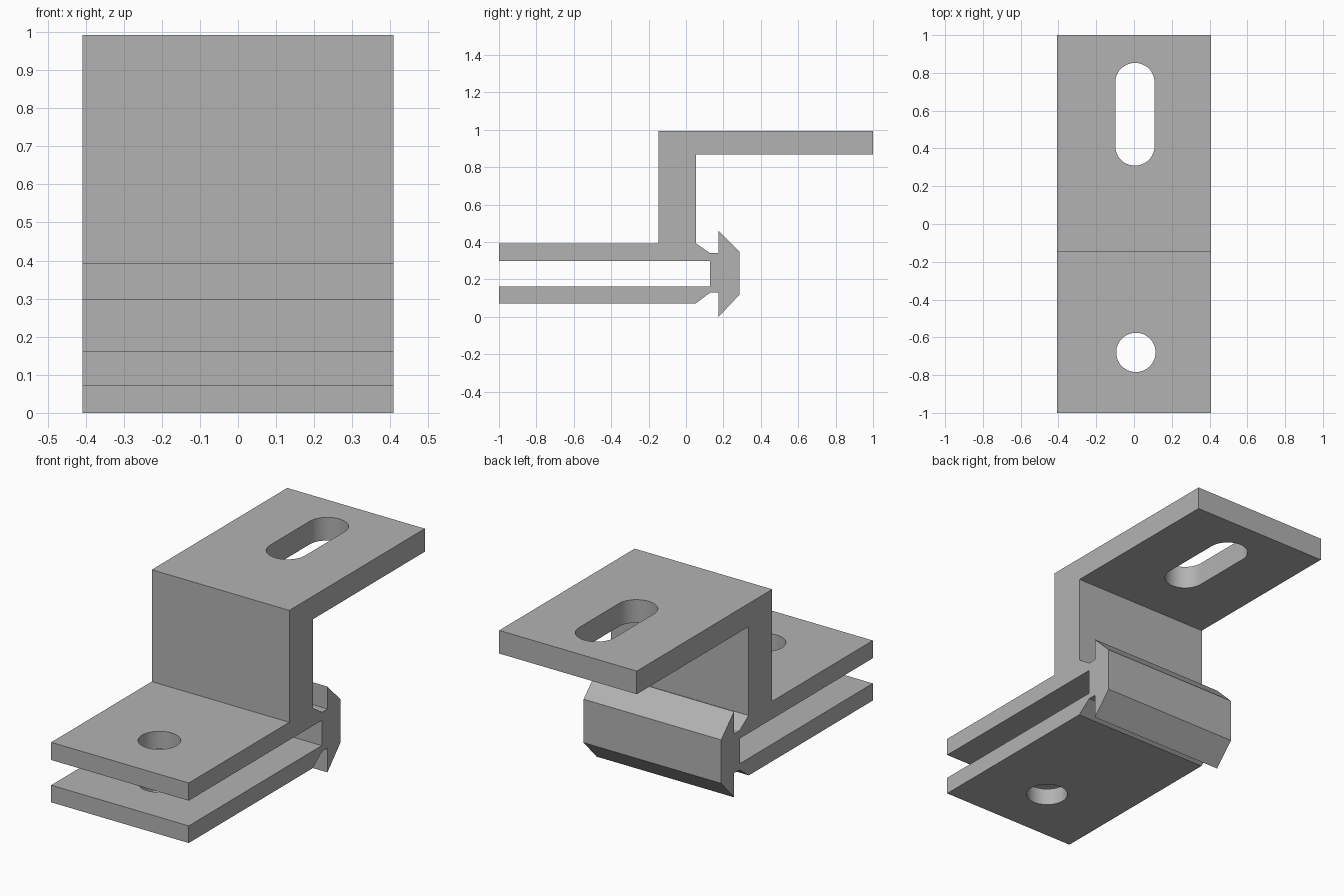
import bpy
import bmesh
import math

cube = bpy.data.objects.get("Cube")
if cube:
    bpy.data.objects.remove(cube, do_unlink=True)

HALF_WIDTH = 0.408

metal = bpy.data.materials.new("grey metal")
metal.use_nodes = True
grey = (0.45, 0.45, 0.45, 1)
metal.diffuse_color = grey
metal.node_tree.nodes["Principled BSDF"].inputs["Base Color"].default_value = grey


def extrude(name, points, offset):
    """Sweep a closed outline along an offset into a solid object."""
    bm = bmesh.new()
    face = bm.faces.new([bm.verts.new(p) for p in points])
    swept = bmesh.ops.extrude_face_region(bm, geom=[face], use_keep_orig=True)
    moved = [v for v in swept["geom"] if isinstance(v, bmesh.types.BMVert)]
    bmesh.ops.translate(bm, verts=moved, vec=offset)
    bmesh.ops.recalc_face_normals(bm, faces=bm.faces)
    mesh = bpy.data.meshes.new(name)
    bm.to_mesh(mesh)
    bm.free()
    mesh.materials.append(metal)
    obj = bpy.data.objects.new(name, mesh)
    bpy.context.collection.objects.link(obj)
    return obj


def slot_outline(x, y_front, y_back, radius, z, steps=24):
    """Rounded slot outline; a circle when both centres coincide."""
    points = []
    for centre, start in ((y_back, 0), (y_front, math.pi)):
        for i in range(steps + 1):
            a = start + math.pi * i / steps
            p = (x + radius * math.cos(a), centre + radius * math.sin(a), z)
            if y_front == y_back and i == steps:
                continue
            points.append(p)
    return points


def cut(target, cutter):
    cutter.hide_render = True
    mod = target.modifiers.new(cutter.name, "BOOLEAN")
    mod.operation = "DIFFERENCE"
    mod.solver = "EXACT"
    mod.object = cutter
    bpy.context.view_layer.objects.active = target
    bpy.ops.object.modifier_apply(modifier=mod.name)
    bpy.data.objects.remove(cutter, do_unlink=True)


# Side outline (y, z): lower jaw, barbed rear rib, upright, top arm, upper jaw
profile = [
    (-1, 0.07), (0.05, 0.07), (0.13, 0.13), (0.175, 0.13),
    (0.175, 0.005), (0.285, 0.117), (0.285, 0.35), (0.175, 0.46),
    (0.175, 0.34), (0.13, 0.34), (0.053, 0.392), (0.053, 0.868),
    (1, 0.868), (1, 0.992), (-0.148, 0.992), (-0.148, 0.392),
    (-1, 0.392), (-1, 0.297), (0.127, 0.297), (0.127, 0.162), (-1, 0.162),
]
lowest = min(z for y, z in profile)
bracket = extrude("clamp_bracket",
                  [(-HALF_WIDTH, y, z - lowest * (z == lowest)) for y, z in profile],
                  (2 * HALF_WIDTH, 0, 0))

# Bolt hole through both jaws, adjustment slot through the top arm
cut(bracket, extrude("bolt_hole", slot_outline(0.01, -0.68, -0.68, 0.104, -0.1),
                     (0, 0, 0.7)))
cut(bracket, extrude("arm_slot", slot_outline(0.005, 0.413, 0.749, 0.104, 0.75),
                     (0, 0, 0.4)))

# Smooth hole walls, crisp edges
bpy.ops.object.select_all(action="DESELECT")
bracket.select_set(True)
bpy.context.view_layer.objects.active = bracket
bpy.ops.object.shade_smooth_by_angle(angle=math.radians(30))
